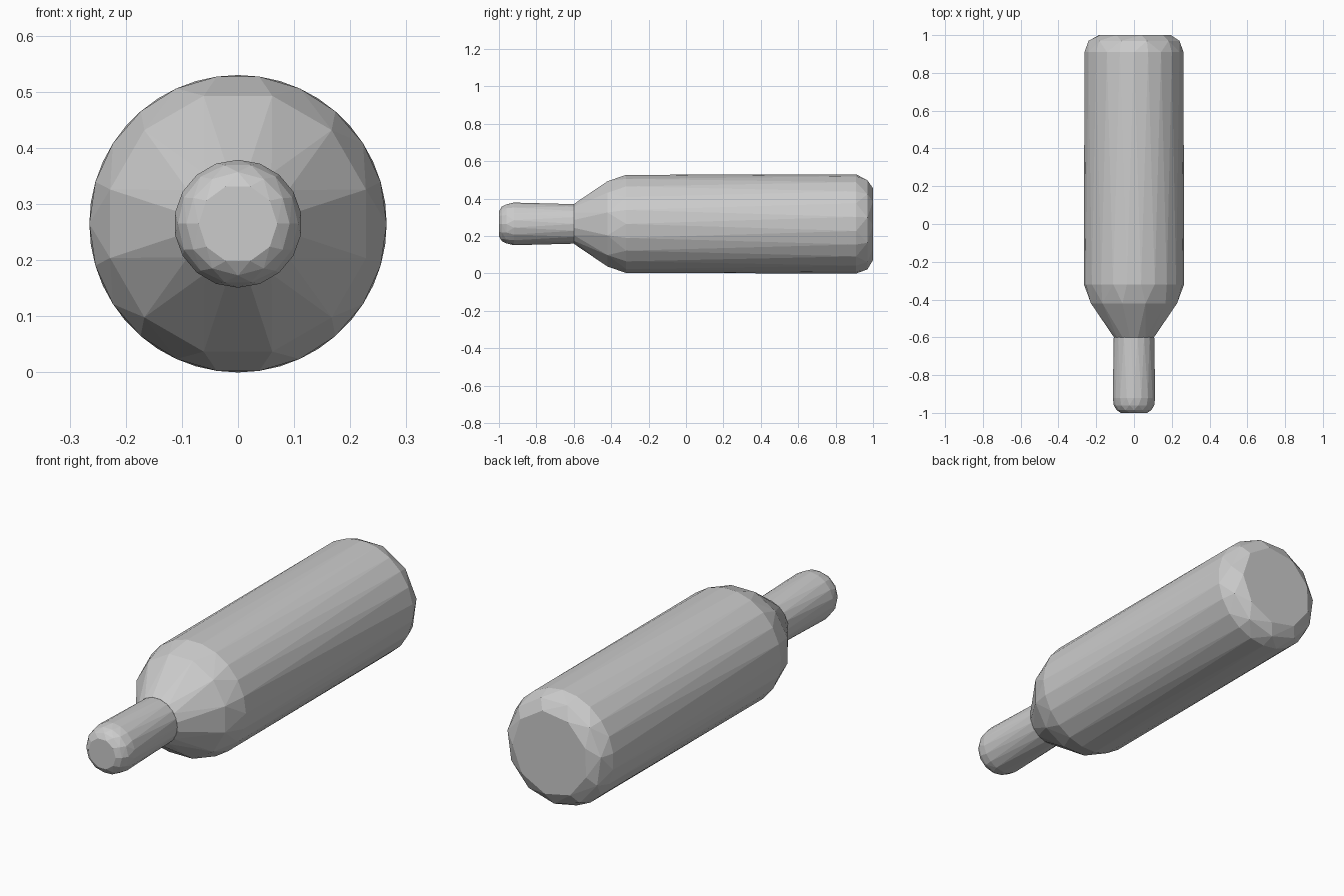
import bpy, bmesh, math

if "Cube" in bpy.data.objects:
    bpy.data.objects.remove(bpy.data.objects["Cube"])

CZ = 0.265  # height of the bottle axis


def hull_part(name, rings):
    """Faceted convex part from rings (y, radius, sides, turn) around the y axis."""
    bm = bmesh.new()
    for y, r, n, turn in rings:
        for i in range(n):
            a = 2 * math.pi * (i + turn) / n
            bm.verts.new((r * math.sin(a), y, CZ + r * math.cos(a)))
    res = bmesh.ops.convex_hull(bm, input=bm.verts[:])
    unused = {g for g in res["geom_interior"] + res["geom_unused"]
              if isinstance(g, bmesh.types.BMVert)}
    bmesh.ops.delete(bm, geom=list(unused), context='VERTS')
    bmesh.ops.dissolve_limit(bm, angle_limit=math.radians(1),
                             verts=bm.verts[:], edges=bm.edges[:])
    bmesh.ops.recalc_face_normals(bm, faces=bm.faces[:])
    me = bpy.data.meshes.new(name)
    bm.to_mesh(me)
    bm.free()
    ob = bpy.data.objects.new(name, me)
    bpy.context.collection.objects.link(ob)
    return ob


# Body: sloped shoulder, long cylinder, chamfered coarse base
hull_part("bottle_body", [
    (-0.60, 0.108, 16, 0.5),
    (-0.42, 0.236, 12, 0.5),
    (-0.32, 0.265, 22, 0.5),
    (0.91, 0.265, 22, 0.0),
    (0.97, 0.243, 11, 0.5),
    (1.00, 0.195, 9, 0.3),
])

# Neck: slightly flared towards the rounded tip
hull_part("bottle_neck", [
    (-0.59, 0.107, 18, 0.5),
    (-0.92, 0.114, 18, 0.0),
    (-0.96, 0.107, 14, 0.5),
    (-0.985, 0.092, 12, 0.0),
    (-1.00, 0.070, 10, 0.5),
])
